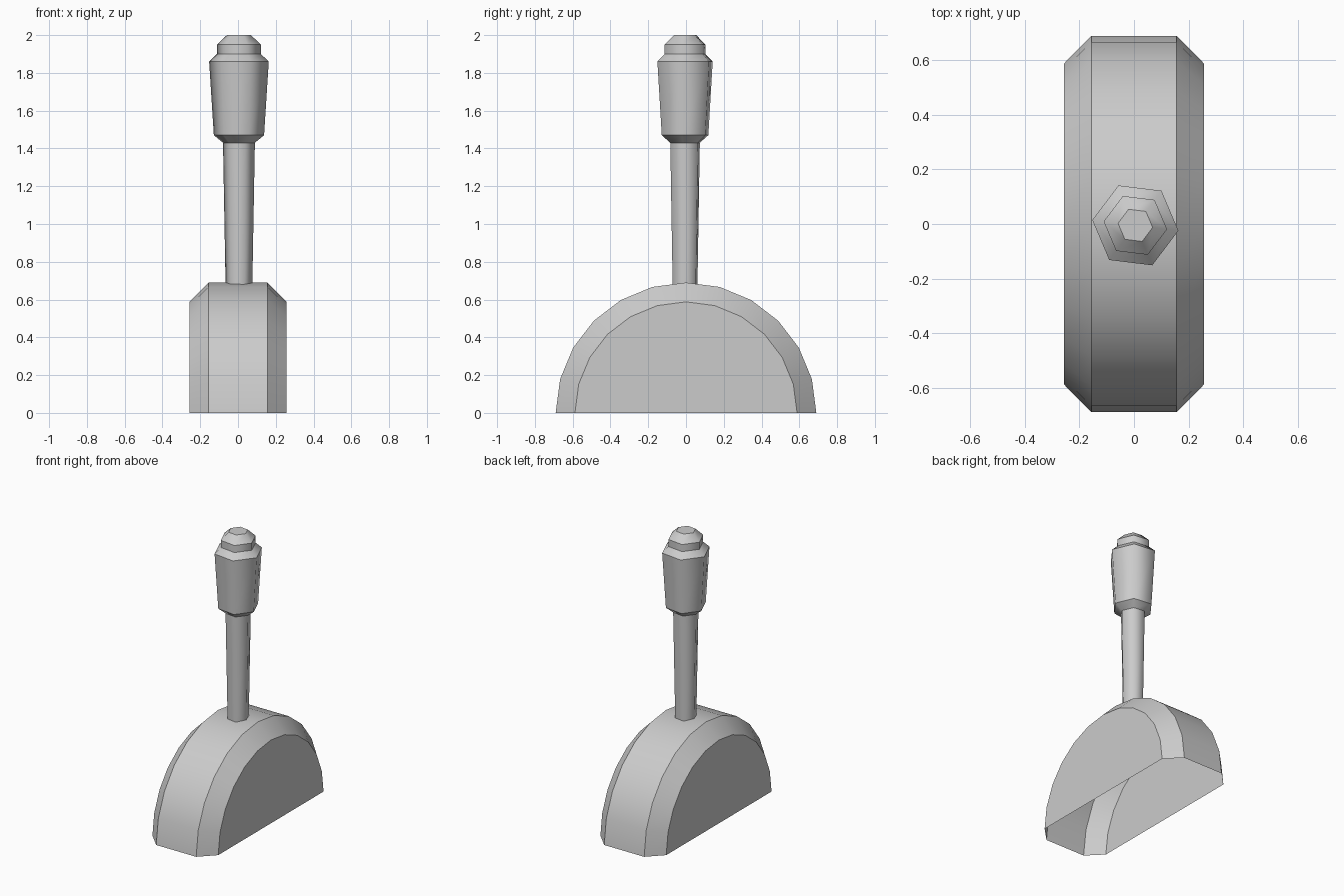
import bpy, bmesh
from math import sin, cos, pi, radians

if "Cube" in bpy.data.objects:
    bpy.data.objects.remove(bpy.data.objects["Cube"])


def skin(name, rings, closed, caps):
    """Bridge successive rings of points; ring edges sharp, the rest smooth."""
    bm = bmesh.new()
    loops = [[bm.verts.new(p) for p in ring] for ring in rings]
    n = len(loops[0])
    for a, b in zip(loops, loops[1:]):
        for i in range(n if closed else n - 1):
            j = (i + 1) % n
            bm.faces.new((a[i], a[j], b[j], b[i])).smooth = True
    for c in caps:
        bm.faces.new(loops[c])
    bmesh.ops.recalc_face_normals(bm, faces=bm.faces[:])
    for loop in loops:
        for i in range(n if closed else n - 1):
            e = bm.edges.get((loop[i], loop[(i + 1) % n]))
            if e:
                e.smooth = False
    mesh = bpy.data.meshes.new(name)
    bm.to_mesh(mesh)
    bm.free()
    obj = bpy.data.objects.new(name, mesh)
    bpy.context.collection.objects.link(obj)
    return obj


# Half-drum housing, bevelled rims, hollow with open underside
drum_profile = [(-0.257, 0.588), (-0.156, 0.69), (0.156, 0.69), (0.257, 0.588)]
skin("lever_housing",
     [[(x, -r * cos(pi * i / 12), r * sin(pi * i / 12)) for i in range(13)]
      for x, r in drum_profile],
     closed=False, caps=(0, -1))


# Six-sided turned parts of the lever, slightly rotated
def hex_ring(r, z):
    return [(0.005 + r * cos(radians(60 * i - 7)),
             -0.005 + r * sin(radians(60 * i - 7)), z) for i in range(6)]


# Lever: tapered shaft, flared grip and end knob in one profile
lever_profile = [(0.071, 0.66), (0.085, 1.43), (0.134, 1.47), (0.159, 1.86),
                 (0.117, 1.90), (0.117, 1.95), (0.064, 2.0)]
skin("lever_handle", [hex_ring(r, z) for r, z in lever_profile],
     closed=True, caps=(-1,))
